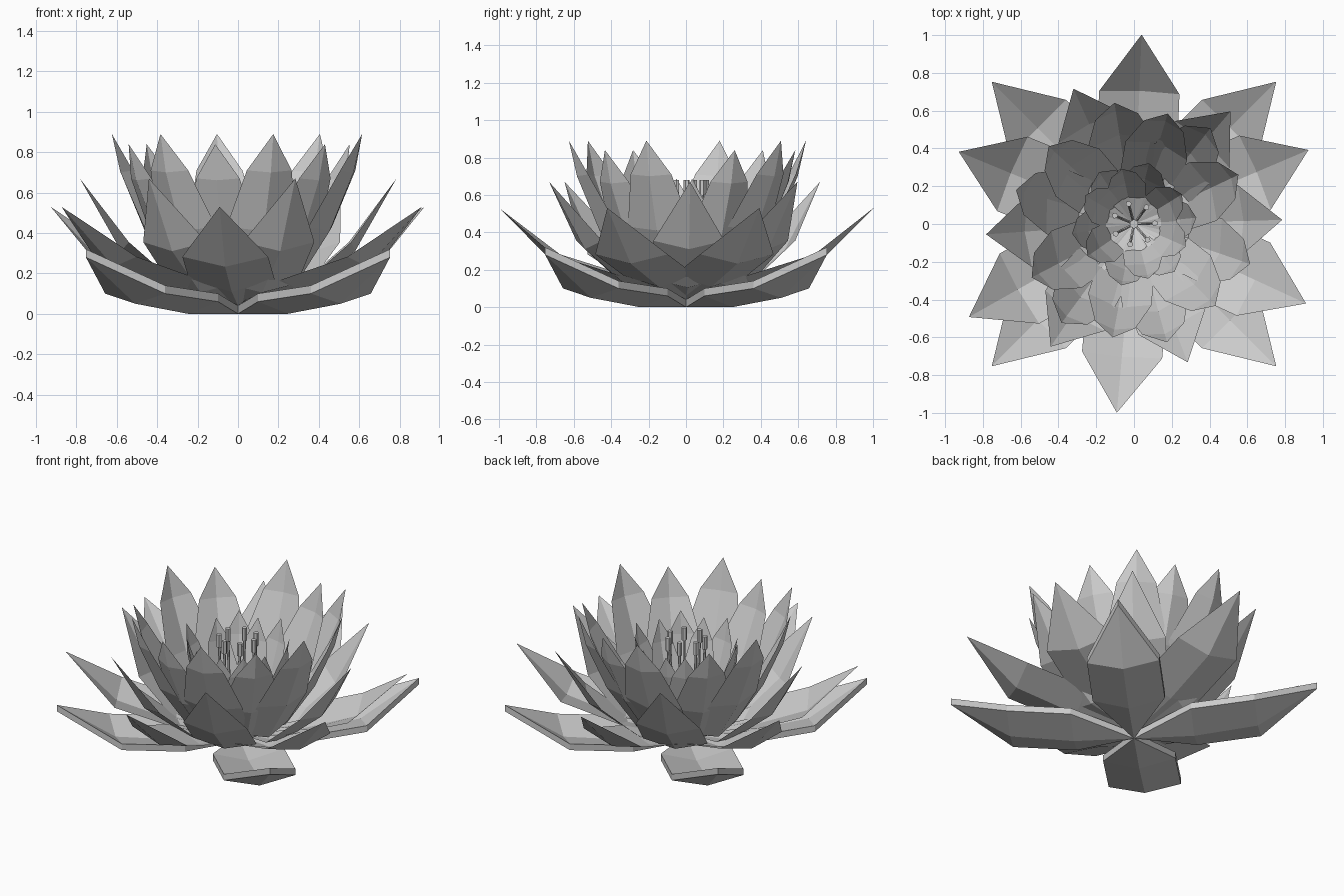
import bpy, bmesh
from math import radians
from mathutils import Matrix, Vector

if "Cube" in bpy.data.objects:
    bpy.data.objects.remove(bpy.data.objects["Cube"])

# One plain grey for the whole flower
grey = bpy.data.materials.new("soft_grey")
grey.use_nodes = True
color = (0.6, 0.6, 0.6, 1)
grey.diffuse_color = color
grey.node_tree.nodes["Principled BSDF"].inputs["Base Color"].default_value = color


def add_object(name, bm):
    mesh = bpy.data.meshes.new(name)
    bm.to_mesh(mesh)
    bm.free()
    mesh.materials.append(grey)
    obj = bpy.data.objects.new(name, mesh)
    bpy.context.collection.objects.link(obj)


def petal(name, rows, tip, angle, tilt=0, size=(1, 1, 1), base_z=0.0, thick=0.0):
    """Keeled petal along +x; each row is (reach, keel height, half width, edge lift, edge shift)."""
    bm = bmesh.new()
    base = bm.verts.new((0, 0, 0))
    strips = []
    for reach, z, half, lift, shift in rows:
        strips.append([bm.verts.new((reach + shift, -half, z + lift)),
                       bm.verts.new((reach, 0, z)),
                       bm.verts.new((reach + shift, half, z + lift))])
    end = bm.verts.new((tip[0], 0, tip[1]))
    for i in range(2):
        bm.faces.new((base, strips[0][i], strips[0][i + 1]))
        for low, high in zip(strips, strips[1:]):
            bm.faces.new((low[i], high[i], high[i + 1], low[i + 1]))
        bm.faces.new((strips[-1][i], end, strips[-1][i + 1]))
    if thick:
        top = bmesh.ops.extrude_face_region(bm, geom=bm.faces[:], use_keep_orig=True)["geom"]
        bmesh.ops.translate(bm, vec=(0, 0, thick),
                            verts=[g for g in top if isinstance(g, bmesh.types.BMVert)])
        bmesh.ops.recalc_face_normals(bm, faces=bm.faces[:])
    bm.transform(Matrix.Translation((0, 0, base_z))
                 @ Matrix.Rotation(radians(angle), 4, 'Z')
                 @ Matrix.Rotation(radians(-tilt), 4, 'Y')
                 @ Matrix.Diagonal((*size, 1)))
    add_object(name, bm)


# Petal shapes: open and spreading, half raised, or upright and cupped
OPEN = [(0.35, 0.0, 0.21, 0.06, 0), (0.72, 0.05, 0.21, 0.05, 0)]
OPEN_TIP = (1.065, 0.28)
RAISED = [(0.33, 0.055, 0.19, 0.045, -0.01), (0.58, 0.26, 0.19, 0.045, -0.025)]
RAISED_TIP = (0.785, 0.62)
CUP = [(0.30, 0.09, 0.16, 0.05, -0.03), (0.48, 0.36, 0.18, 0.02, -0.05),
       (0.605, 0.65, 0.115, 0.01, -0.03)]
CUP_TIP = (0.65, 0.84)

# Four thick floating leaves
for k in range(4):
    petal(f"leaf_{k + 1}", OPEN, OPEN_TIP, 45 + 90 * k, thick=0.04)

# Six unevenly spaced petals per ring, each ring turned from the one below
SPREAD = [-24.8, 23, 87.7, 157.6, 209.4, 264.8]
RINGS = [
    ("outer_petal", OPEN, OPEN_TIP, 0, 11.3, (1.014,) * 3, 0.04),
    ("middle_petal", RAISED, RAISED_TIP, 26.4, 0, (1, 1, 1), 0.05),
    ("upright_petal", CUP, CUP_TIP, 76.2, 0, (1, 1, 1), 0.05),
    ("cup_petal", CUP, CUP_TIP, 50, 0, (0.94, 0.95, 0.94), 0.05),
    ("inner_petal", CUP, CUP_TIP, 101, 0, (0.51, 0.66, 0.745), 0.06),
    ("heart_petal", CUP, CUP_TIP, 127, 0, (0.46, 0.58, 0.72), 0.06),
]
for name, rows, tip, turn, tilt, size, z in RINGS:
    for k, a in enumerate(SPREAD):
        petal(f"{name}_{k + 1}", rows, tip, a + turn, tilt, size, z)


def rod(bm, start, end, radius):
    axis = end - start
    place = (Matrix.Translation((start + end) / 2)
             @ axis.to_track_quat('Z', 'Y').to_matrix().to_4x4())
    bmesh.ops.create_cone(bm, cap_ends=True, segments=6, radius1=radius, radius2=radius,
                          depth=axis.length, matrix=place)


# Ring of stamens that spread at the base, rise, and end in a thicker cap
STEM = [Vector(p) for p in ((0, 0, 0.1), (0.07, 0, 0.2), (0.1, 0, 0.38), (0.11, 0, 0.6))]
for k in range(7):
    bm = bmesh.new()
    for start, end in zip(STEM, STEM[1:]):
        rod(bm, start, end, 0.008)
    rod(bm, STEM[-1], STEM[-1] + Vector((0, 0, 0.08)), 0.016)
    bm.transform(Matrix.Rotation(radians(2 + k * 360 / 7), 4, 'Z'))
    add_object(f"stamen_{k + 1}", bm)

# Small central knob where the stamens meet
bm = bmesh.new()
rod(bm, Vector((0, 0, 0.06)), Vector((0, 0, 0.2)), 0.025)
add_object("pistil", bm)
